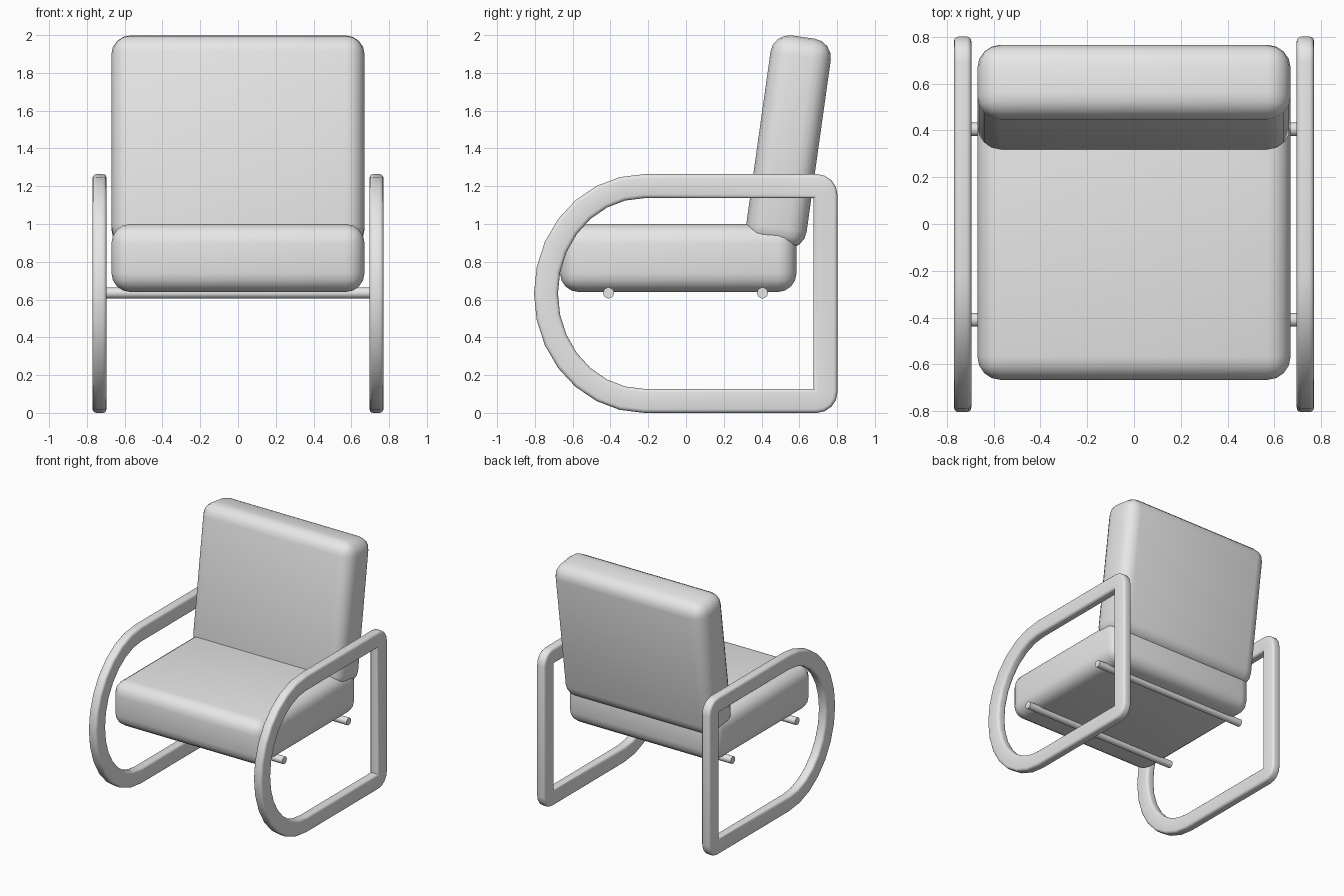
import bpy, bmesh
from math import sin, cos, pi, radians

if "Cube" in bpy.data.objects:
    bpy.data.objects.remove(bpy.data.objects["Cube"])

grey = bpy.data.materials.new("light_grey")
grey.use_nodes = True
grey.diffuse_color = (0.8, 0.8, 0.8, 1)
grey.node_tree.nodes["Principled BSDF"].inputs["Base Color"].default_value = (0.8, 0.8, 0.8, 1)


def finish(name, bm, angle=40):
    bmesh.ops.recalc_face_normals(bm, faces=bm.faces)
    mesh = bpy.data.meshes.new(name)
    bm.to_mesh(mesh)
    bm.free()
    mesh.materials.append(grey)
    obj = bpy.data.objects.new(name, mesh)
    bpy.context.collection.objects.link(obj)
    bpy.ops.object.select_all(action="DESELECT")
    obj.select_set(True)
    bpy.context.view_layer.objects.active = obj
    bpy.ops.object.shade_smooth_by_angle(angle=radians(angle))
    return obj


def cushion(name, size, centre, tilt=0):
    bm = bmesh.new()
    bmesh.ops.create_cube(bm, size=1)
    bmesh.ops.scale(bm, vec=size, verts=bm.verts)
    bmesh.ops.bevel(bm, geom=bm.edges[:], offset=0.1, segments=4,
                    profile=0.5, affect="EDGES")
    obj = finish(name, bm)
    obj.location = centre
    obj.rotation_euler.x = radians(tilt)


def arc(cy, cz, ry, rz, start, end, steps):
    angles = [radians(start + (end - start) * i / steps) for i in range(steps + 1)]
    return [(cy + ry * cos(a), cz + rz * sin(a)) for a in angles]


# Side frame: a D-shaped loop with square inner and rounded outer rear corners
MID, HALF, BAND, CURVE, REAR = 0.632, 0.632, 0.127, -0.22, 0.802
ROUND, STEPS = 0.11, 4


def frame(name, side):
    outer = arc(CURVE, MID, 0.585, HALF, 90, 270, 14)
    inner = arc(CURVE, MID, 0.585 - BAND, HALF - BAND, 90, 270, 14)
    outer += arc(REAR - ROUND, ROUND, ROUND, ROUND, -90, 0, STEPS)
    inner += [(REAR - BAND, BAND)] * (STEPS + 1)
    outer += arc(REAR - ROUND, 2 * HALF - ROUND, ROUND, ROUND, 0, 90, STEPS)
    inner += [(REAR - BAND, 2 * HALF - BAND)] * (STEPS + 1)

    bm = bmesh.new()
    rings = [[bm.verts.new((side * x, y, z)) for y, z in loop]
             for x, loop in ((0.696, outer), (0.77, outer), (0.77, inner), (0.696, inner))]
    count = len(outer)
    for r in range(4):
        a, b = rings[r], rings[(r + 1) % 4]
        for i in range(count):
            j = (i + 1) % count
            bm.faces.new((a[i], a[j], b[j], b[i]))
    bmesh.ops.remove_doubles(bm, verts=bm.verts, dist=0.0001)
    bmesh.ops.recalc_face_normals(bm, faces=bm.faces)

    # Soften only the long edges that run around the loop
    def runs_round(e):
        flat = [abs(f.normal.x) > 0.9 for f in e.link_faces]
        return len(flat) == 2 and flat[0] != flat[1]
    bmesh.ops.bevel(bm, geom=[e for e in bm.edges if runs_round(e)],
                    offset=0.02, segments=3, profile=0.5, affect="EDGES")
    finish(name, bm)


for name, side in (("left_frame", 1), ("right_frame", -1)):
    frame(name, side)

# Cushions
cushion("seat_cushion", (1.34, 1.252, 0.36), (0, -0.041, 0.82))
cushion("back_cushion", (1.34, 0.322, 1.12), (0, 0.543, 1.435), -8)

# Support rods under the seat
for name, y in (("front_rod", -0.41), ("rear_rod", 0.405)):
    bm = bmesh.new()
    bmesh.ops.create_cone(bm, cap_ends=True, segments=16, radius1=0.029,
                          radius2=0.029, depth=1.4)
    rod = finish(name, bm)
    rod.rotation_euler.y = pi / 2
    rod.location = (0, y, 0.635)
